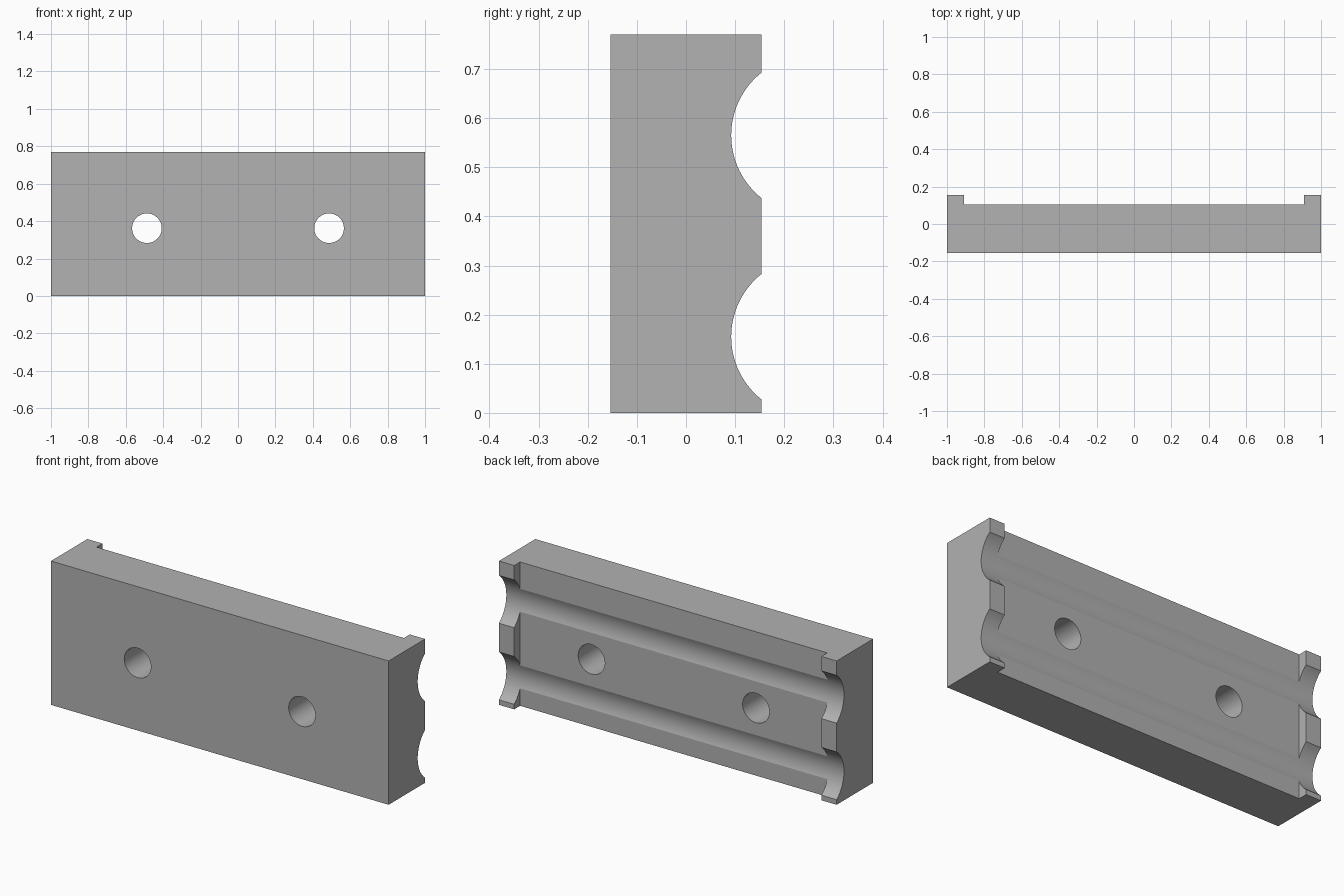
import bpy
from math import pi

if "Cube" in bpy.data.objects:
    bpy.data.objects.remove(bpy.data.objects["Cube"], do_unlink=True)

LENGTH, DEPTH, HEIGHT = 2.0, 0.308, 0.77
BACK = DEPTH / 2
FLOOR_Y = 0.104       # recessed back face
LIP = 0.09            # end lip width
GROOVE_R, GROOVE_Y = 0.163, 0.255
GROOVE_HEIGHTS = (0.155, 0.565)
HOLE_R, HOLE_X, HOLE_Z = 0.079, 0.487, 0.362

grey = bpy.data.materials.new("plain grey")
grey.use_nodes = True
colour = (0.445, 0.445, 0.445, 1)
grey.diffuse_color = colour
grey.node_tree.nodes["Principled BSDF"].inputs["Base Color"].default_value = colour


def box(name, size, centre):
    bpy.ops.mesh.primitive_cube_add(size=1, location=centre)
    obj = bpy.context.object
    obj.name = name
    obj.scale = size
    bpy.ops.object.transform_apply(location=True, rotation=True, scale=True)
    obj.data.materials.append(grey)
    return obj


def rod(name, radius, length, centre, rotation):
    bpy.ops.mesh.primitive_cylinder_add(vertices=96, radius=radius, depth=length,
                                        location=centre, rotation=rotation)
    obj = bpy.context.object
    obj.name = name
    bpy.ops.object.transform_apply(location=True, rotation=True, scale=True)
    obj.data.materials.append(grey)
    return obj


def cut(target, cutter):
    mod = target.modifiers.new(cutter.name, 'BOOLEAN')
    mod.operation = 'DIFFERENCE'
    mod.solver = 'EXACT'
    mod.object = cutter
    cutter.hide_render = True
    bpy.ops.object.select_all(action='DESELECT')
    bpy.context.view_layer.objects.active = target
    target.select_set(True)
    bpy.ops.object.modifier_apply(modifier=mod.name)
    bpy.data.objects.remove(cutter, do_unlink=True)


# Main block
block = box("mounting_block", (LENGTH, DEPTH, HEIGHT), (0, 0, HEIGHT / 2))

# Shallow recess between the end lips
cut(block, box("recess_cutter", (LENGTH - 2 * LIP, 0.2, HEIGHT + 0.2),
               (0, FLOOR_Y + 0.1, HEIGHT / 2)))

# Two long round grooves along the back
for z in GROOVE_HEIGHTS:
    cut(block, rod("groove_cutter", GROOVE_R, LENGTH + 0.2,
                   (0, GROOVE_Y, z), (0, pi / 2, 0)))

# Through holes, mirrored left and right
for side in (-1, 1):
    cut(block, rod("hole_cutter", HOLE_R, DEPTH + 0.2,
                   (side * HOLE_X, 0, HOLE_Z), (pi / 2, 0, 0)))

# Smooth round walls, crisp edges
bpy.ops.object.select_all(action='DESELECT')
block.select_set(True)
bpy.context.view_layer.objects.active = block
bpy.ops.object.shade_smooth_by_angle(angle=pi / 9)
